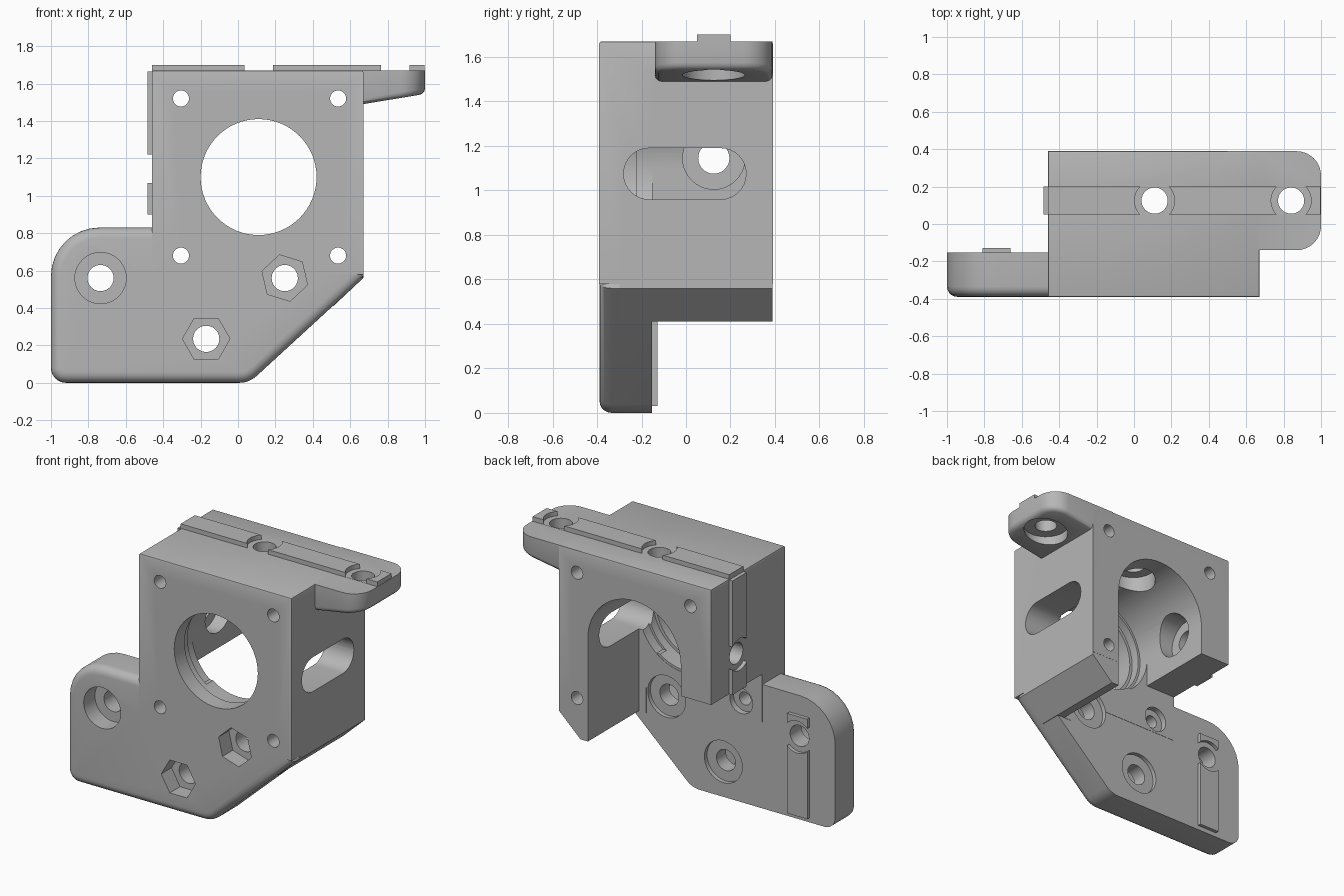
import bpy, bmesh, math
from mathutils import Vector

if "Cube" in bpy.data.objects:
    bpy.data.objects.remove(bpy.data.objects["Cube"], do_unlink=True)

grey = bpy.data.materials.new("plain grey")
grey.use_nodes = True
grey.diffuse_color = (0.47, 0.47, 0.47, 1)
grey.node_tree.nodes["Principled BSDF"].inputs["Base Color"].default_value = (0.47, 0.47, 0.47, 1)

PLACE = {"x": lambda u, v, t: (t, u, v),
         "y": lambda u, v, t: (u, t, v),
         "z": lambda u, v, t: (u, v, t)}


def prism(name, pts, axis, a, b, bevel=0, pick=None, segments=5):
    """Extrude a 2D outline along an axis, optionally bevelling picked edges."""
    bm = bmesh.new()
    low = [bm.verts.new(PLACE[axis](u, v, a)) for u, v in pts]
    high = [bm.verts.new(PLACE[axis](u, v, b)) for u, v in pts]
    bm.faces.new(low)
    bm.faces.new(high)
    for i in range(len(pts)):
        j = (i + 1) % len(pts)
        bm.faces.new((low[i], low[j], high[j], high[i]))
    bmesh.ops.recalc_face_normals(bm, faces=bm.faces)
    if bevel:
        edges = [e for e in bm.edges if pick(e.verts[0].co, e.verts[1].co)]
        bmesh.ops.bevel(bm, geom=edges, offset=bevel, segments=segments,
                        profile=0.5, affect='EDGES', clamp_overlap=True)
    mesh = bpy.data.meshes.new(name)
    bm.to_mesh(mesh)
    bm.free()
    mesh.materials.append(grey)
    ob = bpy.data.objects.new(name, mesh)
    bpy.context.collection.objects.link(ob)
    return ob


def rect(u0, u1, v0, v1):
    return [(u0, v0), (u1, v0), (u1, v1), (u0, v1)]


def ring(u, v, r, n=40, turn=0):
    return [(u + r * math.cos(turn + math.tau * i / n),
             v + r * math.sin(turn + math.tau * i / n)) for i in range(n)]


def rounded(corners, n=8):
    """Polygon whose (u, v, r) corners are replaced by arcs."""
    out = []
    for i, (u, v, r) in enumerate(corners):
        p = Vector((u, v))
        if r == 0:
            out.append((u, v))
            continue
        d0 = (Vector(corners[i - 1][:2]) - p).normalized()
        d1 = (Vector(corners[(i + 1) % len(corners)][:2]) - p).normalized()
        half = d0.angle(d1) / 2
        centre = p + (d0 + d1).normalized() * r / math.sin(half)
        s = (p + d0 * r / math.tan(half) - centre).normalized()
        e = (p + d1 * r / math.tan(half) - centre).normalized()
        sweep = s.angle(e)
        for k in range(n + 1):
            t = sweep * k / n
            spoke = (s * math.sin(sweep - t) + e * math.sin(t)) / math.sin(sweep)
            out.append(tuple(centre + spoke * r))
    return out


def combine(body, other, operation):
    mod = body.modifiers.new("join", 'BOOLEAN')
    mod.operation = operation
    mod.solver = 'EXACT'
    mod.object = other
    bpy.context.view_layer.objects.active = body
    bpy.ops.object.modifier_apply(modifier=mod.name)
    bpy.data.objects.remove(other, do_unlink=True)


def add(*args, **kw):
    combine(body, prism(*args, **kw), 'UNION')


def cut(pts, axis, a, b):
    combine(body, prism("cutter", pts, axis, a, b), 'DIFFERENCE')


# Main block with softly broken top edges
FRONT, BACK, PLATE = -0.39, 0.39, -0.15
body = prism("motor_bracket", rect(-0.46, 0.67, 0.58, 1.67), "y", FRONT, BACK, bevel=0.01,
             pick=lambda p, q: p.z + q.z > 3, segments=2)

# Side wall running down to the slanted edge
add("lower_wall", [(0.4, 0.41), (0.51, 0.41), (0.67, 0.56), (0.67, 0.62), (0.4, 0.7)],
    "y", -0.3, BACK - 0.001)

# Motor cavity and open corner behind the front plate
BORE = (0.11, 1.1)
cut(rect(-0.235, 0.455, 0.2, 1.1), "y", PLATE, 0.6)
cut(ring(*BORE, 0.345, 64), "y", PLATE - 0.07, 0.6)
cut(rect(-0.7, -0.1, 0.3, 0.9), "y", PLATE, 0.6)

# Front plate with rounded front rim
add("front_plate", rounded([(-1, 0, 0.08), (0.06, 0, 0.14), (0.67, 0.56, 0),
                            (0.6, 0.83, 0), (-1, 0.83, 0.26)]),
    "y", FRONT + 0.001, PLATE - 0.002, bevel=0.055,
    pick=lambda p, q: p.y < -0.3 and q.y < -0.3)

# Top ear with sloping underside
ear = prism("ear", rounded([(0.5, -0.14, 0), (1, -0.14, 0.13), (1, 0.389, 0.13), (0.5, 0.389, 0)]),
            "z", 1.4, 1.669)
for v in ear.data.vertices:
    if v.co.z < 1.5:
        v.co.z = 1.49 + 0.165 * (v.co.x - 0.67)
bm = bmesh.new()
bm.from_mesh(ear.data)
rim = [e for e in bm.edges if all(v.co.z < 1.6 for v in e.verts)
       and max(v.co.x for v in e.verts) > 0.6]
bmesh.ops.bevel(bm, geom=rim, offset=0.03, segments=3, profile=0.5, affect='EDGES')
bm.to_mesh(ear.data)
bm.free()
combine(body, ear, 'UNION')

# Raised locating keys, relieved around each bolt hole
add("top_key", rect(-0.46, 0.998, 0.05, 0.2), "z", 1.6, 1.7)
add("side_key", rect(0.05, 0.2, 0.901, 1.665), "x", -0.485, -0.4)
add("back_key", rect(-0.81, -0.66, 0.03, 0.7), "y", -0.25, -0.128)
for x in (0.11, 0.84):
    cut(ring(x, 0.125, 0.107), "z", 1.67, 1.8)
    cut(ring(x, 0.125, 0.07), "z", 1.3, 1.8)
cut(ring(0.125, 1.145, 0.107), "x", -0.6, -0.46)
cut(ring(0.125, 1.145, 0.07), "x", -0.6, -0.1)
cut(ring(-0.735, 0.56, 0.107), "y", PLATE - 0.002, 0)
cut(ring(-0.735, 0.56, 0.07), "y", -0.6, 0.1)

# Counterbores for the bolt heads
cut(ring(0.11, 0.125, 0.14), "z", 1.2, 1.53)
cut(ring(0.84, 0.125, 0.14), "z", 1.3, 1.56)
cut(ring(0.125, 1.145, 0.14), "x", -0.33, 0)
cut(ring(-0.735, 0.56, 0.137), "y", -0.5, -0.27)

# Shaft bore, stepped inside the plate
cut(ring(*BORE, 0.31, 64), "y", -0.6, 0)
cut(ring(*BORE, 0.33, 64), "y", -0.28, 0)

# Rounded adjustment slot through the side wall
cut(rounded([(-0.28, 0.96, 0.114), (0.27, 0.96, 0.114),
             (0.27, 1.19, 0.114), (-0.28, 1.19, 0.114)]), "x", 0.2, 0.9)

# Four motor screw holes
for x in (-0.305, 0.535):
    for z in (0.68, 1.52):
        cut(ring(x, z, 0.043, 24), "y", -0.6, 0.6)
cut(ring(-0.305, 0.68, 0.085), "y", -0.19, 0)

# Hexagonal nut pockets with round recesses behind
for x, z, turn in ((-0.17, 0.235, 0), (0.25, 0.56, math.radians(43))):
    cut(ring(x, z, 0.127, 6, turn), "y", -0.5, -0.28)
    cut(ring(x, z, 0.07), "y", -0.6, 0)
    cut(ring(x, z, 0.14), "y", -0.18, 0)

# Smooth curved faces, keep crisp edges
bpy.ops.object.select_all(action='DESELECT')
body.select_set(True)
bpy.context.view_layer.objects.active = body
bpy.ops.object.shade_smooth_by_angle(angle=math.radians(30))
